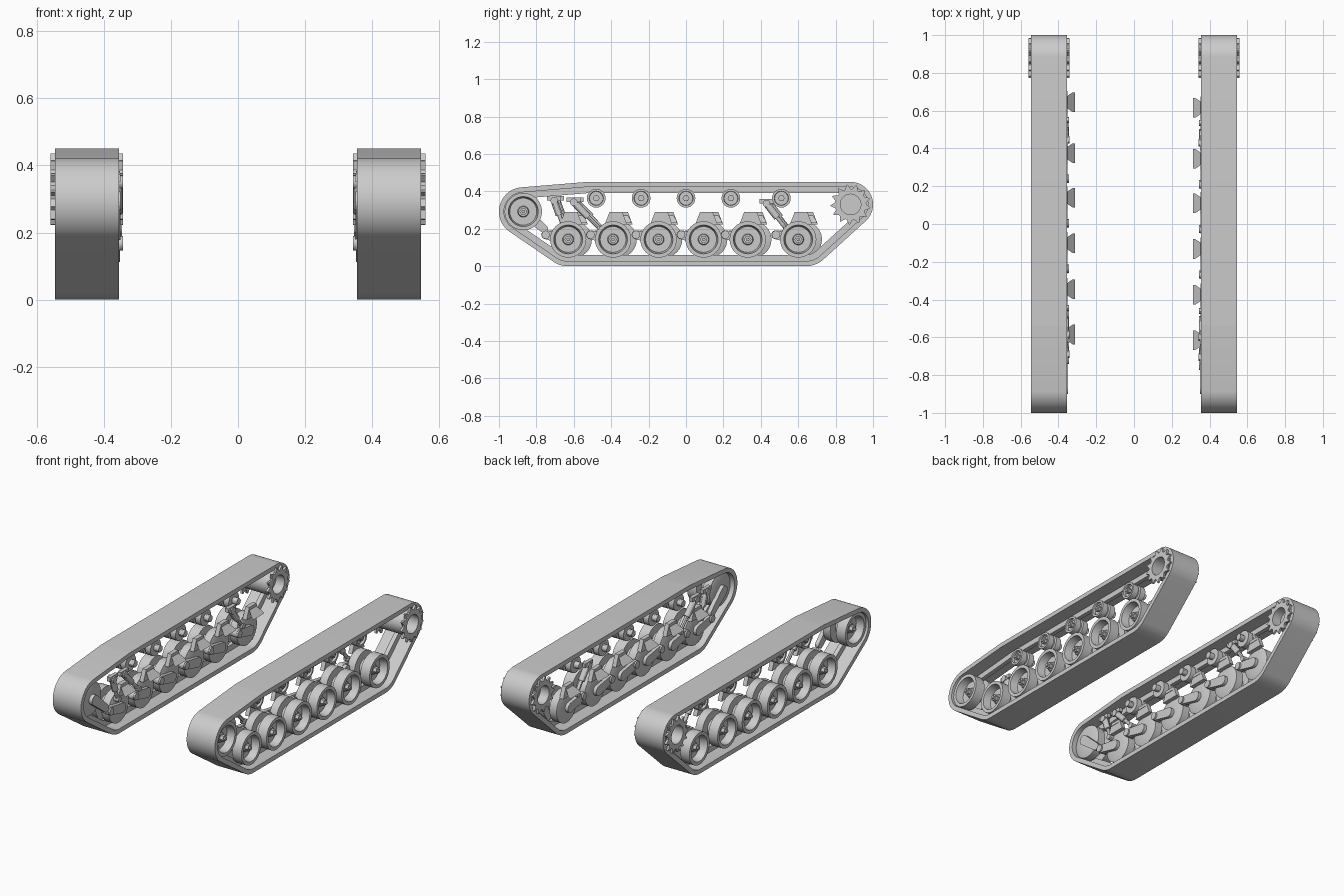
import bpy, bmesh
from math import sin, cos, pi, radians
from mathutils import Vector

if "Cube" in bpy.data.objects:
    bpy.data.objects.remove(bpy.data.objects["Cube"])

grey = bpy.data.materials.new("plain grey")
grey.use_nodes = True
grey.diffuse_color = (0.6, 0.6, 0.6, 1)
grey.node_tree.nodes["Principled BSDF"].inputs["Base Color"].default_value = (0.6, 0.6, 0.6, 1)

# Circles (y, z, radius) the track is stretched around
PULLEYS = [(-.87, .292, .13), (-.63, .143, .143), (.64, .143, .143),
           (.88, .33, .12), (-.53, .31, .14)]
ROAD_WHEELS = [-.63, -.39, -.147, .094, .33, .60]
ROLLERS = [-.48, -.24, 0, .24, .51]


def finish(name, bm, smooth=True):
    bmesh.ops.remove_doubles(bm, verts=bm.verts, dist=1e-5)
    bmesh.ops.recalc_face_normals(bm, faces=bm.faces)
    mesh = bpy.data.meshes.new(name)
    bm.to_mesh(mesh)
    bm.free()
    ob = bpy.data.objects.new(name, mesh)
    bpy.context.collection.objects.link(ob)
    mesh.materials.append(grey)
    if smooth:
        bpy.ops.object.select_all(action='DESELECT')
        ob.select_set(True)
        bpy.context.view_layer.objects.active = ob
        bpy.ops.object.shade_smooth_by_angle(angle=radians(30))
    return ob


def skin(bm, rings, closed):
    """Bridge rings of points with quads."""
    rows = [[bm.verts.new(p) for p in ring] for ring in rings]
    n = len(rows[0])
    for a, b in zip(rows, rows[1:] + rows[:1] if closed else rows[1:]):
        for i in range(n):
            j = (i + 1) % n
            bm.faces.new((a[i], a[j], b[j], b[i]))
    return rows


def lathe(name, side, profile, y, z, segs=32, closed=False):
    """Spin (x, radius) points around a crosswise axle."""
    bm = bmesh.new()
    rings = [[(side * x, y + r * cos(2 * pi * i / segs), z + r * sin(2 * pi * i / segs))
              for i in range(segs)] for x, r in profile]
    rows = skin(bm, rings, closed)
    if not closed:
        bm.faces.new(rows[0])
        bm.faces.new(rows[-1])
    return finish(name, bm)


def loop_point(angle, inset):
    y, z, r = max(PULLEYS, key=lambda p: p[0] * cos(angle) + p[1] * sin(angle) + p[2])
    return y + (r - inset) * cos(angle), z + (r - inset) * sin(angle)


def band(name, side, x0, x1, outer, inner, steps=120):
    bm = bmesh.new()
    rings = [[(side * x, *loop_point(2 * pi * (i + .5) / steps, d)) for i in range(steps)]
             for x, d in ((x0, outer), (x1, outer), (x1, inner), (x0, inner))]
    skin(bm, rings, True)
    finish(name, bm)


def bar(name, side, p0, p1, radius, segs=12):
    """Round bar between two points."""
    a, b = (Vector((side * p[0], p[1], p[2])) for p in (p0, p1))
    bm = bmesh.new()
    bmesh.ops.create_cone(bm, cap_ends=True, segments=segs, radius1=radius,
                          radius2=radius, depth=(b - a).length)
    rot = (b - a).to_track_quat('Z', 'Y').to_matrix().to_4x4()
    rot.translation = (a + b) / 2
    bmesh.ops.transform(bm, matrix=rot, verts=bm.verts)
    finish(name, bm)


def hull(name, points):
    bm = bmesh.new()
    for p in points:
        bm.verts.new(p)
    bmesh.ops.convex_hull(bm, input=bm.verts)
    finish(name, bm, False)


def arm(name, side, x0, x1, a, b, ra, rb):
    """Flat swing arm with rounded ends; a and b are (y, z)."""
    hull(name, [(side * x, c[0] + r * cos(k * pi / 8), c[1] + r * sin(k * pi / 8))
                for x in (x0, x1) for c, r in ((a, ra), (b, rb)) for k in range(16)])


def wheel(name, side, y, z, r):
    # Twin rims with a guide groove and a deep outer dish
    lathe(name, side, [(.372, .03), (.372, r - .03), (.382, r), (.43, r), (.43, .05),
                       (.47, .05), (.47, r), (.532, r), (.532, r - .02),
                       (.485, r - .028), (.485, .03), (.50, .026)], y, z)
    lathe(name + "_hub", side, [(.48, .02), (.52, .02), (.52, .01), (.53, .01)], y, z, 6)


def toothed_ring(name, side, x0, x1, y, z, teeth=13):
    bm = bmesh.new()
    n = teeth * 4
    radii = [.084, .084, .107, .107]

    def ring(x, r):
        return [(side * x, y + (r or radii[i % 4]) * cos(2 * pi * (i + (.3 if i % 4 == 2 else -.3 if i % 4 == 3 else 0)) / n),
                 z + (r or radii[i % 4]) * sin(2 * pi * (i + (.3 if i % 4 == 2 else -.3 if i % 4 == 3 else 0)) / n))
                for i in range(n)]
    skin(bm, [ring(x0, 0), ring(x1, 0), ring(x1, .055), ring(x0, .055)], True)
    finish(name, bm, False)


def damper(name, side, top, bottom):
    t, b = Vector((.362, *top)), Vector((.362, *bottom))
    bar(name + "_sleeve", side, t, t.lerp(b, .55), .019)
    bar(name + "_rod", side, t, b, .011)
    bar(name + "_top_pin", side, (.342, *top), (.385, *top), .02)
    bar(name + "_bottom_pin", side, (.345, *bottom), (.38, *bottom), .016)
    hull(name + "_bracket", [(side * x, top[0] + dy, top[1] + dz)
                             for x in (.35, .372) for dy in (-.038, .038) for dz in (0, .024)])


for side, label, shift in ((1, "left", 0), (-1, "right", .03)):
    # Track belt with central guide ridge
    band(label + "_track_belt", side, .355, .545, 0, .027)
    band(label + "_track_guide", side, .437, .463, .02, .06)

    # Front idler and its crank
    wheel(label + "_idler", side, -.87, .292, .1)
    arm(label + "_idler_crank", side, .35, .375, (-.87, .292), (-.76, .20), .03, .022)

    # Drive sprocket
    y, z = .88, .33
    toothed_ring(label + "_sprocket_outer", side, .545, .558, y, z)
    toothed_ring(label + "_sprocket_inner", side, .342, .355, y, z)
    lathe(label + "_sprocket_drum", side, [(.342, .055), (.342, .072), (.558, .072),
          (.558, .055)], y, z, closed=True)
    lathe(label + "_sprocket_plate", side, [(.40, .056), (.42, .056)], y, z)

    # Road wheels with swing arms and bump stops
    for i, wy in enumerate(ROAD_WHEELS, 1):
        y = wy + shift
        tag = f"{label}_{i}"
        wheel(tag + "_road_wheel", side, y, .143, .097)
        arm(tag + "_swing_arm", side, .352, .378, (y, .143), (y - .12, .168), .03, .024)
        bar(tag + "_arm_pivot", side, (.343, y - .12, .168), (.40, y - .12, .168), .022, 16)
        c = y + .015
        # Sloped flared pad on an upright bracket
        hull(tag + "_bump_stop", [(side * (x + dx), c + s * w, h + dx)
             for x, w, h in ((.352, .025, .272), (.312, .052, .232))
             for dx in (0, .012) for s in (-1, 1)])
        hull(tag + "_bump_bracket", [(side * x, c + s * w, h) for x in (.352, .378)
             for w, h in ((.06, .222), (.034, .29)) for s in (-1, 1)])

    # Dampers on the first two and last wheels
    for i, top, bottom in ((1, (-.705, .35), (-.655, .21)), (2, (-.6, .342), (-.46, .2)),
                           (6, (.43, .335), (.535, .2))):
        damper(f"{label}_damper_{i}", side, (top[0] + shift / 2, top[1]),
               (bottom[0] + shift / 2, bottom[1]))

    # Return rollers
    for i, y in enumerate(ROLLERS, 1):
        tag = f"{label}_return_roller_{i}"
        lathe(tag, side, [(.385, .02), (.385, .05), (.42, .05), (.42, .035), (.436, .035),
                          (.436, .05), (.475, .05), (.475, .038), (.46, .036), (.46, .02)],
              y, .363, 24)
        lathe(tag + "_hub", side, [(.45, .018), (.478, .018), (.478, .009), (.484, .009)], y, .363, 6)
        bar(tag + "_axle", side, (.352, y, .363), (.39, y, .363), .02)
